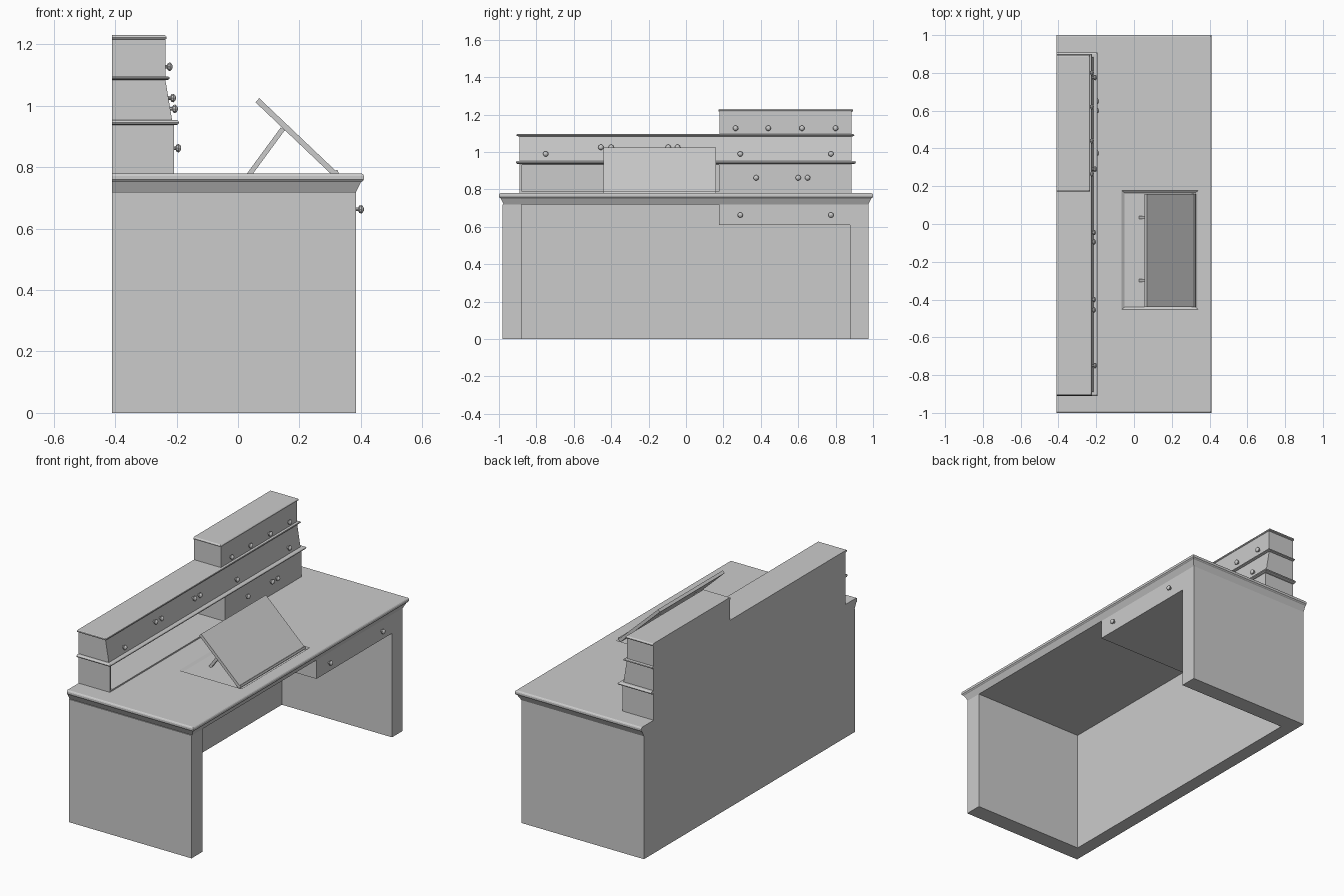
import bpy, bmesh
from mathutils import Vector, Matrix

if "Cube" in bpy.data.objects:
    bpy.data.objects.remove(bpy.data.objects["Cube"])

BACK = -0.41


def finish(name, bm):
    bmesh.ops.recalc_face_normals(bm, faces=bm.faces)
    me = bpy.data.meshes.new(name)
    bm.to_mesh(me)
    bm.free()
    ob = bpy.data.objects.new(name, me)
    bpy.context.collection.objects.link(ob)
    return ob


def loft(name, levels):
    """Stack of rectangles (x0, x1, y0, y1, z) joined into a solid."""
    bm = bmesh.new()
    rings = [[bm.verts.new(p) for p in ((a, c, z), (b, c, z), (b, d, z), (a, d, z))]
             for a, b, c, d, z in levels]
    for lo, hi in zip(rings, rings[1:]):
        for i in range(4):
            j = (i + 1) % 4
            bm.faces.new((lo[i], lo[j], hi[j], hi[i]))
    bm.faces.new(rings[0][::-1])
    bm.faces.new(rings[-1])
    return finish(name, bm)


def box(name, x0, x1, y0, y1, z0, z1):
    return loft(name, [(x0, x1, y0, y1, z0), (x0, x1, y0, y1, z1)])


def slat(name, a, b, thick, y0, y1):
    """Flat bar between two (x, z) points, extruded along y."""
    a, b = Vector(a), Vector(b)
    d = (b - a).normalized()
    n = Vector((-d.y, d.x)) * thick / 2
    bm = bmesh.new()
    f = bm.faces.new([bm.verts.new((p.x, y0, p.y)) for p in (a - n, b - n, b + n, a + n)])
    ext = bmesh.ops.extrude_face_region(bm, geom=[f])
    vs = [v for v in ext["geom"] if isinstance(v, bmesh.types.BMVert)]
    bmesh.ops.translate(bm, verts=vs, vec=(0, y1 - y0, 0))
    return finish(name, bm)


def moulding(name, x1, y0, y1, z0, z1):
    """Thin board with a rounded nose on the front and both ends."""
    h = z1 - z0
    return loft(name, [(BACK, x1 - e, y0 + e, y1 - e, z0 + h * t)
                       for e, t in ((.008, 0), (.002, .2), (0, .5), (.002, .8), (.007, 1))])


def knob(name, x, y, z):
    """Turned pull: stem, round head, pointing along +x."""
    prof = [(-.004, .007), (.007, .006), (.010, .013), (.017, .0145), (.022, .010), (.025, .004)]
    n = 10
    bm = bmesh.new()
    rings = []
    for h, r in prof:
        c = bmesh.ops.create_circle(bm, segments=n, radius=r,
                                    matrix=Matrix.Translation((x + h, y, z)) @ Matrix.Rotation(1.570796, 4, 'Y'))
        rings.append(c["verts"])
    for lo, hi in zip(rings, rings[1:]):
        for i in range(n):
            j = (i + 1) % n
            bm.faces.new((lo[i], lo[j], hi[j], hi[i]))
    bm.faces.new(rings[0])
    bm.faces.new(rings[-1])
    return finish(name, bm)


# desk body: side panels, back panel, hanging drawer
box("left_side_panel", BACK, .385, -.98, -.88, 0, .72)
box("right_side_panel", BACK, .385, .877, .975, 0, .72)
box("back_panel", BACK, -.33, -.88, .877, 0, .72)
box("front_drawer", -.33, .385, .177, .877, .61, .72)

# table top with moulded edge on three sides
top = loft("table_top", [(BACK, .41 - e, -1 + e, 1 - e, z) for e, z in
                         ((.025, .72), (.009, .752), (.004, .755), (0, .760),
                          (0, .772), (.003, .777), (.008, .78))])

# shallow chamfered recess that the folded reading board drops into
cut = loft("recess_cutter", [(-.05, .325, -.44, .165, .77), (-.065, .34, -.452, .177, .78),
                             (-.065, .34, -.452, .177, .80)])
mod = top.modifiers.new("recess", 'BOOLEAN')
mod.operation = 'DIFFERENCE'
mod.object = cut
mod.solver = 'EXACT'
cut.hide_render = True
cut.hide_viewport = True

# lower tier: open niche on the left, drawers on the right
box("niche_back", BACK, -.40, -.89, .177, .78, .94)
box("niche_end", -.40, -.208, -.89, -.877, .78, .94)
box("niche_floor", -.40, -.208, -.877, .177, .78, .788)
box("niche_ceiling", -.40, -.208, -.877, .177, .93, .94)
box("lower_drawers", BACK, -.208, .177, .885, .78, .94)
moulding("lower_shelf", -.192, -.91, .908, .937, .953)

# middle tier with sloping front
loft("middle_drawers", [(BACK, -.214, -.89, .885, .95), (BACK, -.237, -.89, .885, 1.087)])
moulding("upper_shelf", -.222, -.907, .90, 1.084, 1.096)

# top tier and its cap
box("top_drawers", BACK, -.236, .178, .885, 1.095, 1.216)
moulding("top_cap", -.232, .172, .894, 1.214, 1.23)

# drawer knobs: front x, height, y positions
for part, x, z, ys in (("front_drawer", .385, .663, (.29, .775)),
                       ("lower", -.210, .862, (.375, .60, .65)),
                       ("middle_low", -.221, .99, (-.75, .29, .775)),
                       ("middle_high", -.227, 1.025, (-.455, -.40, -.095, -.045)),
                       ("top", -.238, 1.127, (.265, .44, .62, .80))):
    for i, y in enumerate(ys):
        knob(f"{part}_knob_{i + 1}", x, y, z)

# reading board with ledge and two props
slat("reading_board", (.320, .774), (.063, 1.018), .018, -.44, .16)
slat("board_ledge", (.306, .778), (.326, .786), .012, -.44, .16)
for i, y in enumerate((-.30, .035)):
    slat(f"board_prop_{i + 1}", (.033, .771), (.146, .925), .016, y - .008, y + .008)
